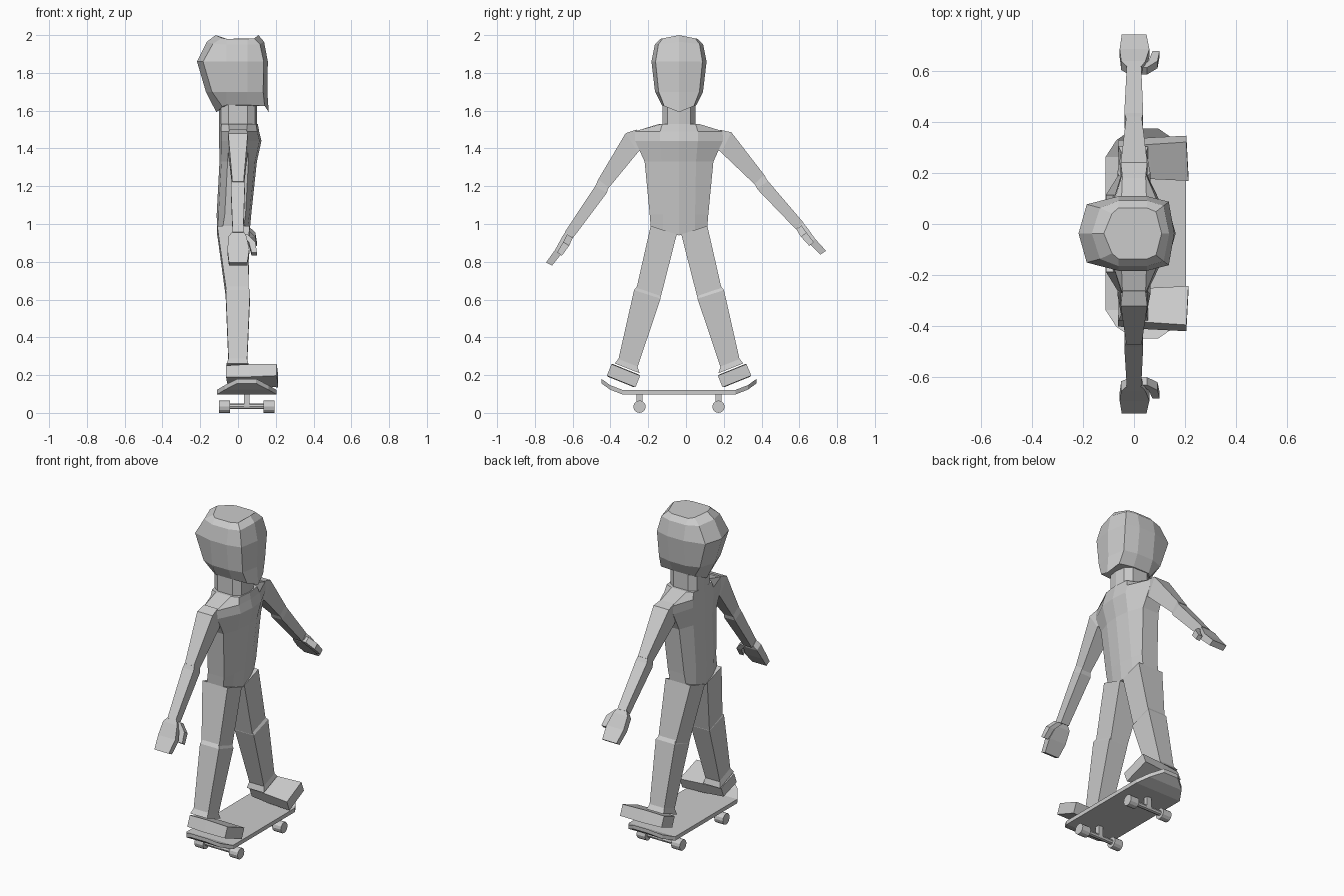
import bpy, bmesh, math
from mathutils import Vector, Matrix

if "Cube" in bpy.data.objects:
    bpy.data.objects.remove(bpy.data.objects["Cube"])

C = -0.037     # figure's centre line in y
BX = 0.046     # board centre in x


def loft(name, rings, mats=None):
    """Skin equal-length point rings, cap both ends; mats = placement matrix."""
    bm = bmesh.new()
    vs = [[bm.verts.new(p) for p in r] for r in rings]
    n = len(rings[0])
    for a, b in zip(vs, vs[1:]):
        for i in range(n):
            j = (i + 1) % n
            bm.faces.new((a[i], a[j], b[j], b[i]))
    bm.faces.new(vs[0])
    bm.faces.new(vs[-1])
    bm.transform(mats or Matrix.Translation((0, C, 0)))
    bmesh.ops.recalc_face_normals(bm, faces=bm.faces)
    me = bpy.data.meshes.new(name)
    bm.to_mesh(me)
    bm.free()
    ob = bpy.data.objects.new(name, me)
    bpy.context.collection.objects.link(ob)
    return ob


def quad(outer, inner, x0, x1):
    """Four-sided limb section between two (y, z) points."""
    return [(x0, *outer), (x1, *outer), (x1, *inner), (x0, *inner)]


def body_ring(z, xb, xf, hw, cu, s0, s1, dz=0):
    """Horizontal body ring, mirrored; dz shifts the centre line."""
    half = [(xf, 0), (xf - 0.01, cu), (s1, hw), (s0, hw), (xb + 0.01, cu), (xb, 0)]
    full = half + [(x, -y) for x, y in half[-2:0:-1]]
    return [(x, y, z + dz * (1 - abs(y) / hw)) for x, y in full]


def head_ring(z, xb, xf, hw, dz=0):
    half = [(xf, 0), (xf - 0.022, hw * 0.85), (0.05, hw), (-0.06, hw),
            (xb + 0.032, hw * 0.78), (xb, 0)]
    full = half + [(x, -y) for x, y in half[-2:0:-1]]
    return [(x, y, z + dz * (1 - abs(y) / hw)) for x, y in full]


# Head, neck and torso
loft("head", [head_ring(1.63, -0.115, 0.163, 0.092, -0.038),
              head_ring(1.70, -0.17, 0.155, 0.127),
              head_ring(1.86, -0.217, 0.158, 0.146),
              head_ring(1.95, -0.165, 0.138, 0.128, 0.015),
              head_ring(1.98, -0.118, 0.108, 0.1, 0.02)])
loft("neck", [body_ring(z, -0.1, 0.1, 0.088, 0.06, -0.05, 0.05) for z in (1.50, 1.66)])
loft("torso", [body_ring(0.985, -0.11, 0.06, 0.15, 0.085, -0.08, 0.03, -0.045),
               body_ring(1.05, -0.113, 0.07, 0.155, 0.085, -0.07, 0.04),
               body_ring(1.33, -0.098, 0.1, 0.182, 0.09, -0.055, 0.055),
               body_ring(1.44, -0.1, 0.124, 0.232, 0.1, -0.05, 0.05),
               body_ring(1.49, -0.1, 0.112, 0.235, 0.1, -0.045, 0.045),
               body_ring(1.53, -0.098, 0.105, 0.105, 0.088, -0.05, 0.05)])

for side, s in (("left", 1), ("right", -1)):
    place = Matrix.Translation((0, C, 0)) @ Matrix.Diagonal((1, s, 1, 1))

    # Legs and feet
    loft(side + "_thigh", [quad((.150, .99), (.012, .945), -.11, .06),
                           quad((.226, .655), (.10, .60), -.063, .055)], place)
    loft(side + "_shin", [quad((.222, .67), (.10, .628), -.055, .05),
                          quad((.238, .65), (.098, .605), -.065, .064),
                          quad((.322, .278), (.22, .24), -.05, .048)], place)
    loft(side + "_ankle", [quad((.318, .29), (.222, .252), -.05, .047),
                           quad((.34, .262), (.208, .21), -.06, .055)], place)
    foot = []
    for x, w, h in ((-.063, .062, .033), (.06, .073, .036), (.205, .082, .033)):
        a = math.radians(22)
        t, n = Vector((0, math.cos(a), math.sin(a))), Vector((0, -math.sin(a), math.cos(a)))
        mid = Vector((x, .294, .197))
        foot.append([mid + t * w * p + n * h * q + Vector((.008 * (p < 0), 0, 0))
                     for p, q in ((-1, -1), (1, -1), (1, 1), (-1, 1))])
    loft(side + "_foot", foot, place)

    # Arms: the left one is raised a little more
    pivot = Matrix.Translation((0, .233, 1.433))
    lift = pivot @ Matrix.Rotation(math.radians(7 if s > 0 else 0), 4, 'X') @ pivot.inverted()
    arm = place @ lift
    loft(side + "_upper_arm", [quad((.225, 1.50), (.19, 1.41), -.045, .045),
                               quad((.283, 1.48), (.217, 1.38), -.052, .052),
                               quad((.434, 1.225), (.378, 1.184), -.03, .03)], arm)
    loft(side + "_forearm", [quad((.424, 1.238), (.372, 1.20), -.03, .03),
                             quad((.444, 1.20), (.382, 1.165), -.038, .036),
                             quad((.605, .957), (.56, .928), -.028, .028)], arm)
    loft(side + "_hand", [quad((.60, .96), (.57, .935), -.03, .03),
                          quad((.617, .935), (.578, .91), -.05, .045),
                          quad((.655, .865), (.62, .845), -.056, .06),
                          quad((.704, .796), (.672, .78), -.048, .049)], arm)
    loft(side + "_thumb", [quad((.592, .945), (.562, .927), .015, .05),
                           quad((.613, .905), (.582, .885), .057, .092),
                           quad((.645, .85), (.62, .832), .072, .1)], arm)

# Skateboard deck with turned-up ends
half = [(.30, .157, .0), (.365, .115, .025), (.41, .05, .058)]
prof = [(-y, w, z) for y, w, z in half[::-1]] + half
loft("deck", [[(BX - w, y, .098 + z), (BX + w, y, .098 + z),
               (BX + w, y, .122 + z), (BX - w, y, .122 + z)] for y, w, z in prof])


def cyl(name, x0, x1, y, z, r, n):
    """Cylinder lying along x."""
    loft(name, [[(x, y + r * math.cos(i * math.tau / n), z + r * math.sin(i * math.tau / n))
                 for i in range(n)] for x in (x0, x1)])


# Trucks and wheels
for end, y in (("front", .209), ("rear", -.209)):
    loft(end + "_truck_post", [[(BX + .015 * a, y + .015 * b, z) for a, b in
                                ((-1, -1), (1, -1), (1, 1), (-1, 1))] for z in (.035, .105)])
    cyl(end + "_axle", BX - .1, BX + .1, y, .035, .015, 8)
    for k, s in (("left", -1), ("right", 1)):
        cyl(f"{end}_{k}_wheel", BX + s * .088, BX + s * .146, y, .033, .033, 12)
